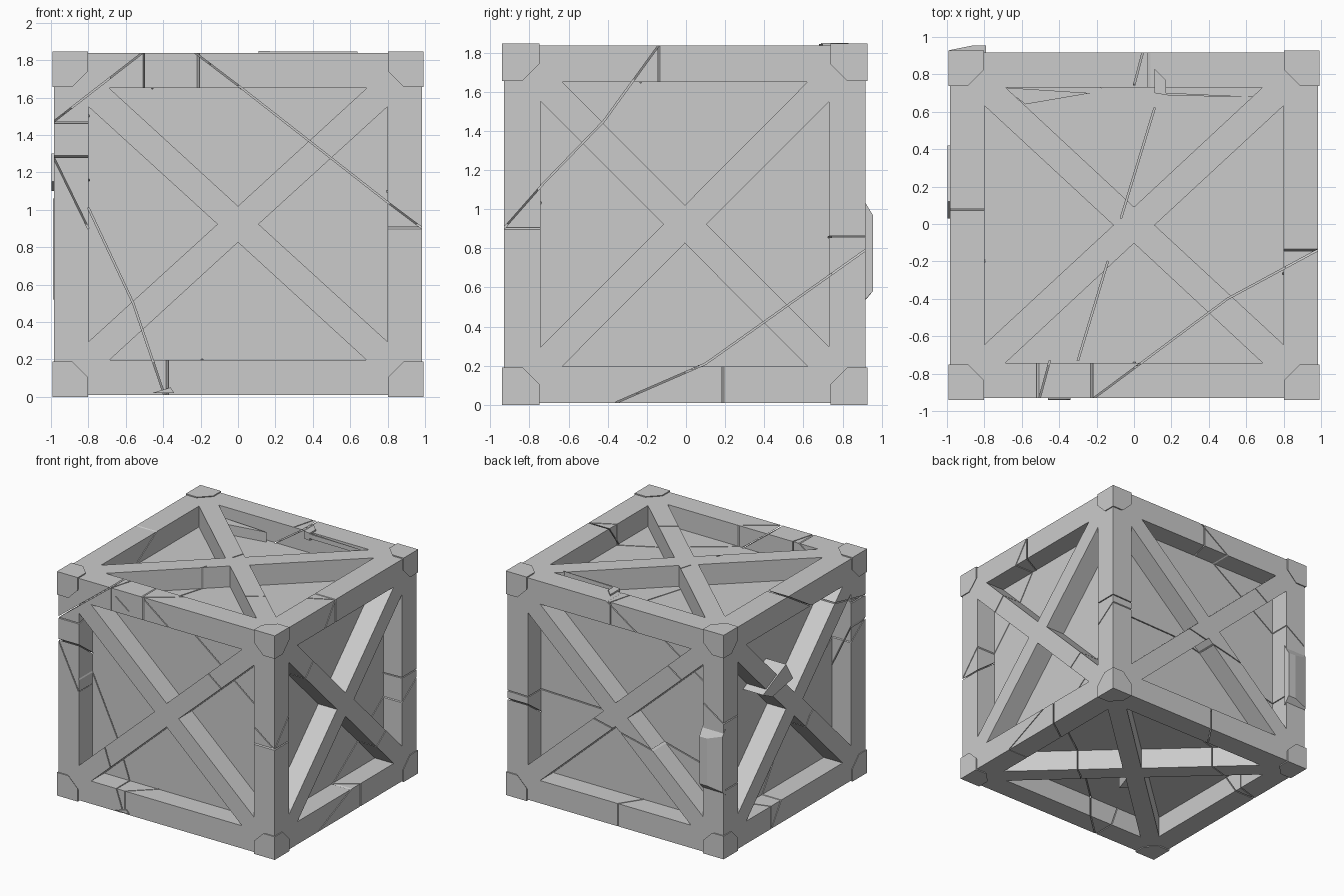
import bpy, bmesh
from mathutils import Vector

if "Cube" in bpy.data.objects:
    bpy.data.objects.remove(bpy.data.objects["Cube"])

C = Vector((0, -0.006, 0.923))       # crate centre
H = Vector((0.985, 0.924, 0.914))    # crate half sizes
FRAME, DEPTH = 0.187, 0.172          # beam width, recess depth
FACES = {'front': (1, -1), 'back': (1, 1), 'left': (0, -1),
         'right': (0, 1), 'bottom': (2, -1), 'top': (2, 1)}


def point(face, u, v, d):
    """World point on a crate side; d is the depth below its surface."""
    axis, sign = FACES[face]
    a, b = [i for i in range(3) if i != axis]
    p = Vector((0, 0, 0))
    p[a], p[b] = u, v
    p[axis] = C[axis] + sign * (H[axis] - d)
    return p


def hull(bm, pts):
    verts = [bm.verts.new(p) for p in pts]
    res = bmesh.ops.convex_hull(bm, input=verts)
    bmesh.ops.delete(bm, geom=[g for g in res['geom_interior']
                               if isinstance(g, bmesh.types.BMVert)], context='VERTS')


def prism(bm, face, outline, d0, d1):
    hull(bm, [point(face, u, v, d) for d in (d0, d1) for u, v in outline])


def finish(bm, name):
    bmesh.ops.dissolve_limit(bm, angle_limit=0.001, verts=bm.verts[:], edges=bm.edges[:])
    bmesh.ops.recalc_face_normals(bm, faces=bm.faces[:])
    me = bpy.data.meshes.new(name)
    bm.to_mesh(me)
    bm.free()
    ob = bpy.data.objects.new(name, me)
    bpy.context.collection.objects.link(ob)
    return ob


def cut(ob, cutter, self_hit=False):
    cutter.hide_render = True
    m = ob.modifiers.new('cut', 'BOOLEAN')
    m.operation, m.solver, m.object = 'DIFFERENCE', 'EXACT', cutter
    m.use_self = self_hit
    bpy.context.view_layer.update()
    dg = bpy.context.evaluated_depsgraph_get()
    me = bpy.data.meshes.new_from_object(ob.evaluated_get(dg))
    ob.modifiers.clear()
    ob.data = me
    bpy.data.objects.remove(cutter)


# Solid crate block
bm = bmesh.new()
hull(bm, [C + Vector((x * H.x, y * H.y, z * H.z))
          for x in (-1, 1) for y in (-1, 1) for z in (-1, 1)])
crate = finish(bm, 'crate_body')

# Four triangular recesses per side leave the frame and the crossed braces
bm = bmesh.new()
for face, (axis, sign) in FACES.items():
    a, b = [i for i in range(3) if i != axis]
    w, h = H[a] - FRAME, H[b] - FRAME
    for s in (-1, 1):
        for tri in ([(-w + .11, s * h), (w - .11, s * h), (0, s * .097)],
                    [(s * w, -h + .1), (s * w, h - .1), (s * .11, 0)]):
            prism(bm, face, [(C[a] + u, C[b] + v) for u, v in tri], -.05, DEPTH)
cut(crate, finish(bm, 'recess_cutter'))

# Fracture lines, as paths on each side
cracks = {
    'front': [[(-1, 1.46), (-.51, 1.84)], [(-.23, 1.84), (.02, 1.65), (.8, 1.04), (1, .89)],
              [(-1, 1.31), (-.8, .9)], [(-.8, 1.01), (-.56, .5), (-.39, 0)]],
    'right': [[(-.95, .88), (-.73, 1.13), (-.42, 1.45), (-.13, 1.85)],
              [(.93, .8), (.1, .21), (-.36, .01)]],
    'top': [[(.05, .93), (0, .74)], [(.11, .62), (-.07, .03)],
            [(-.14, -.2), (-.3, -.73)], [(-.45, -.73), (-.51, -.95)],
            [(1, -.13), (.5, -.4), (-.24, -.95)]],
    'back': [[(1, .86), (.2, .84), (-.21, .75), (-1, .55)], [(.1, 1.85), (-.28, 1.59), (-1, 1.1)]],
    'left': [[(-.95, 1.46), (-.3, 1.6), (.1, 1.85)], [(-.95, 1.3), (-.2, .75), (.3, 0)]],
    'bottom': [[(1, .2), (.3, -.3), (-.4, -.95)], [(-1, .3), (-.3, .5), (0, .95)]],
}
bm = bmesh.new()
for face, paths in cracks.items():
    for path in paths:
        for p, q in zip(path, path[1:]):
            p, q = Vector(p), Vector(q)
            t = (q - p).normalized()
            n = Vector((-t.y, t.x)) * .004
            prism(bm, face, [p + n, p - n, q - n, q + n], -.03, DEPTH + .02)
cut(crate, finish(bm, 'crack_cutter'), True)

# Corner brackets, proud of the frame, with clipped inner corners
S, K, PROUD = .19, .085, Vector((.008, .01, .009))
penta = [(0, 0), (S, 0), (S, S - K), (S - K, S), (0, S)]
for sx in (-1, 1):
    for sy in (-1, 1):
        for sz in (-1, 1):
            pts = [q for u, v in penta for q in ((0, u, v), (u, 0, v), (u, v, 0))]
            pts = {q for q in pts}
            bm = bmesh.new()
            hull(bm, [C + Vector([s * (H[i] + PROUD[i] - q[i])
                                  for i, s in enumerate((sx, sy, sz))]) for q in pts])
            finish(bm, 'corner_bracket')

# Splintered plate on the rear left post
bm = bmesh.new()
hull(bm, [(x, y, z) for x, y, lo, hi in (
    (-.99, .9, .52, 1.06), (-.79, .9, .52, 1.06), (-.985, .93, .55, 1.01),
    (-.86, .955, .58, .97), (-.79, .955, .58, .97)) for z in (lo, hi)])
finish(bm, 'broken_plate')

# Loose splinters
splinters = [
    ('top', [(.11, .83), (.17, .77), (.17, .69), (.11, .7)], -.012, .05),
    ('top', [(.11, .7), (.2, .685), (.64, .68), (.2, .7)], -.008, .03),
    ('top', [(-.7, .73), (-.58, .64), (-.23, .7)], .09, .19),
    ('front', [(-.46, 1.78), (-.34, 1.69), (-.41, 1.66)], -.008, .03),
    ('front', [(-.46, -0.0 + .02), (-.34, .02), (-.36, .05)], -.01, .03),
    ('left', [(.03, 1.15), (.12, 1.3), (.42, 1.16), (.3, 1.1)], -.012, .19),
    ('bottom', [(-.2, -.2), (-.05, -.15), (-.1, -.3)], .03, .17),
]
for face, outline, d0, d1 in splinters:
    bm = bmesh.new()
    prism(bm, face, outline, d0, d1)
    finish(bm, 'splinter')
